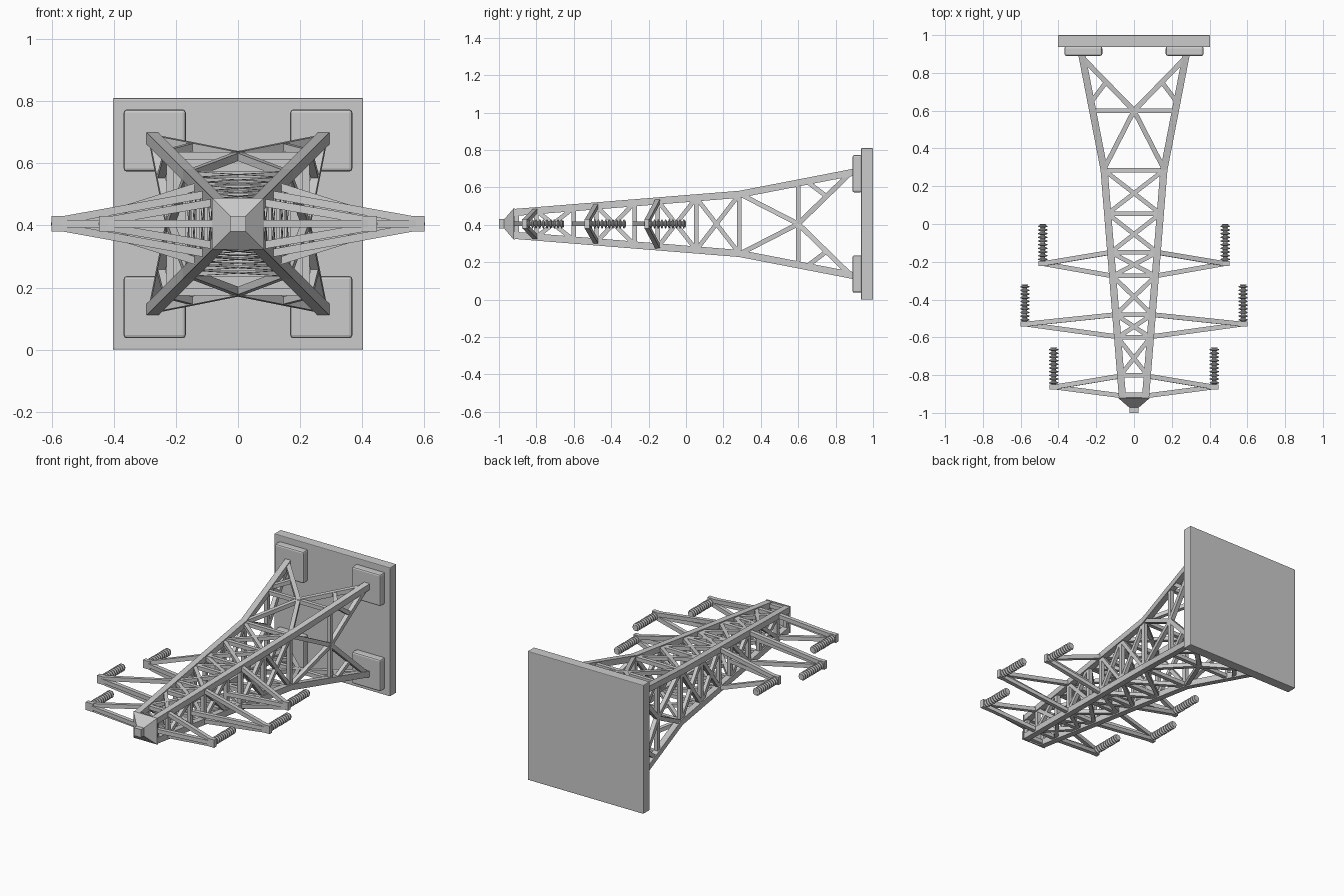
import bpy, bmesh, math
from mathutils import Vector, Matrix

if "Cube" in bpy.data.objects:
    bpy.data.objects.remove(bpy.data.objects["Cube"])

CZ = 0.405  # height of the tower axis (tower lies along y)


def finish(bm, name, bevel=0):
    bmesh.ops.recalc_face_normals(bm, faces=bm.faces[:])
    me = bpy.data.meshes.new(name)
    bm.to_mesh(me)
    bm.free()
    ob = bpy.data.objects.new(name, me)
    bpy.context.collection.objects.link(ob)
    if bevel:
        m = ob.modifiers.new("bevel", 'BEVEL')
        m.width = bevel
        m.segments = 2
    return ob


def loft(bm, rings):
    # skin a list of rings and close both ends
    vs = [[bm.verts.new(p) for p in r] for r in rings]
    n = len(vs[0])
    for a, b in zip(vs, vs[1:]):
        for i in range(n):
            bm.faces.new((a[i], a[(i + 1) % n], b[(i + 1) % n], b[i]))
    bm.faces.new(vs[0])
    bm.faces.new(vs[-1])


def beam(bm, p, q, w, normal):
    # square bar between two points, one side facing the given normal
    p, q = Vector(p), Vector(q)
    s = (q - p).normalized().cross(Vector(normal)).normalized()
    t = s.cross((q - p).normalized())
    offs = [(s * a + t * b) * w / 2 for a, b in ((1, 1), (-1, 1), (-1, -1), (1, -1))]
    loft(bm, [[p + o for o in offs], [q + o for o in offs]])


def box(bm, x0, x1, y0, y1, z0, z1):
    loft(bm, [[(x0, y, z0), (x1, y, z0), (x1, y, z1), (x0, y, z1)] for y in (y0, y1)])


def half(y):
    # outer half width of the tower at y
    if y > 0.285:
        return 0.177 + (y - 0.285) / 0.61 * 0.118
    return 0.08 + (y + 0.92) / 1.205 * 0.097


LEG = 0.038


def mid(y):
    return half(y) - LEG / 2


# Base plate and four footing pads
bm = bmesh.new()
box(bm, -0.403, 0.403, 0.936, 1.0, 0, 0.81)
finish(bm, "base_plate", 0.004)
bm = bmesh.new()
for sx in (-1, 1):
    for sz in (-1, 1):
        x, z = sx * 0.268, CZ + sz * 0.268
        box(bm, x - 0.1, x + 0.1, 0.89, 0.94, z - 0.1, z + 0.1)
finish(bm, "footing_pads", 0.01)

# Four tapering corner legs
bm = bmesh.new()
for sx in (-1, 1):
    for sz in (-1, 1):
        rings = []
        for y in (0.895, 0.285, -0.92):
            o, i = half(y), half(y) - LEG
            rings.append([(sx * a, y, CZ + sz * b) for a, b in ((o, o), (i, o), (i, i), (o, i))])
        loft(bm, rings)
finish(bm, "corner_legs")

# Lattice bracing, the same on all four faces
levels = [0.6, 0.285, 0.055, -0.15, -0.275, -0.48, -0.6, -0.8, -0.905]
crossed = [(0.285, 0.055), (0.055, -0.15), (-0.275, -0.48), (-0.6, -0.8)]
short_crossed = [(-0.15, -0.275), (-0.48, -0.6)]
bm = bmesh.new()
for k in range(4):
    rot = Matrix.Rotation(k * math.pi / 2, 3, 'Y')
    nrm = rot @ Vector((0, 0, 1))

    def P(f, y):
        # f is the fraction across the face, -1 to 1
        return rot @ Vector((f * mid(y), y, mid(y))) + Vector((0, 0, CZ))

    for y in levels:
        beam(bm, P(-1, y), P(1, y), 0.024, nrm)
    pairs = crossed + (short_crossed if k % 2 == 0 else [])
    for a, b in pairs:
        for s in (-1, 1):
            beam(bm, P(-s, a), P(s, b), 0.023, nrm)
    for s in (-1, 1):
        top, centre = P(s, 0.88), P(0, 0.6)
        beam(bm, top, centre, 0.027, nrm)
        beam(bm, P(s, 0.29), centre, 0.025, nrm)
        beam(bm, P(s, 0.645), top.lerp(centre, 0.46), 0.024, nrm)
finish(bm, "lattice_bracing")

# Peak cap
bm = bmesh.new()
loft(bm, [[(a * h, y, CZ + b * h) for a, b in ((1, 1), (-1, 1), (-1, -1), (1, -1))]
          for h, y in ((0.083, -0.915), (0.083, -0.922), (0.025, -0.972), (0.025, -1.0))])
finish(bm, "peak_cap")

# Cross arms: two leg chords and one central tie each, with ribbed insulators
arms = [("low", 0.505, -0.21, -0.15, -0.275),
        ("middle", 0.6, -0.53, -0.48, -0.597),
        ("high", 0.447, -0.863, -0.805, -0.91)]
for name, tip, ty, y1, y2 in arms:
    for s, side in ((-1, "left"), (1, "right")):
        bm = bmesh.new()
        end = (s * (tip - 0.025), ty, CZ)
        for sz in (-1, 1):
            beam(bm, (s * mid(y1), y1, CZ + sz * mid(y1)),
                 (end[0], ty, CZ + sz * 0.01), 0.025, (0, 1, 0))
        beam(bm, (s * mid(y2), y2, CZ), end, 0.025, (0, 1, 0))
        xs = sorted((s * (tip - 0.05), s * tip))
        box(bm, xs[0], xs[1], ty - 0.013, ty + 0.013, CZ - 0.024, CZ + 0.026)
        finish(bm, f"{name}_arm_{side}")

        # Insulator string: stacked sheds on a core
        prof = [(0.012, 0.0)]
        for i in range(10):
            y = 0.016 + i * 0.0195
            prof += [(0.012, y), (0.024, y + 0.004), (0.024, y + 0.009), (0.012, y + 0.014)]
        prof += [(0.018, 0.207), (0.018, 0.21)]
        bm = bmesh.new()
        loft(bm, [[(s * (tip - 0.022) + r * math.cos(t), ty + d, CZ + r * math.sin(t))
                   for t in (j * math.tau / 16 for j in range(16))] for r, d in prof])
        ob = finish(bm, f"{name}_insulator_{side}")
        bpy.context.view_layer.objects.active = ob
        ob.select_set(True)
        bpy.ops.object.shade_smooth_by_angle(angle=math.radians(35))
        ob.select_set(False)
